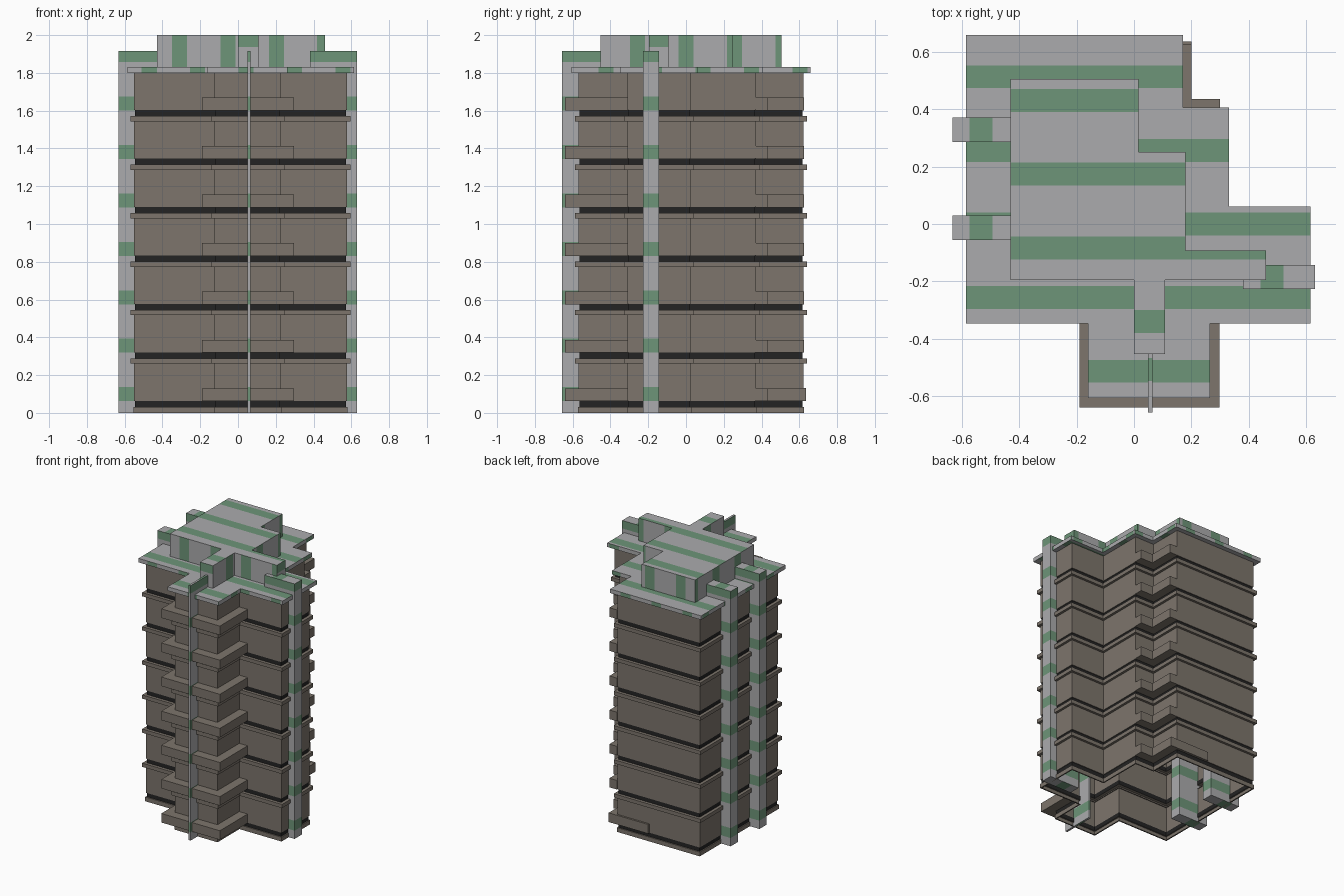
import bpy, bmesh

if "Cube" in bpy.data.objects:
    bpy.data.objects.remove(bpy.data.objects["Cube"])

PERIOD = 0.2565          # storey height, also the stripe spacing
STRIPE = 0.08


def material(name, rgb):
    m = bpy.data.materials.new(name)
    m.diffuse_color = (*rgb, 1)
    m.use_nodes = True
    m.node_tree.nodes["Principled BSDF"].inputs["Base Color"].default_value = m.diffuse_color
    return m


GREY = material("concrete grey", (0.41, 0.41, 0.42))
GREEN = material("stripe green", (0.155, 0.30, 0.19))
BROWN = material("wall brown", (0.205, 0.178, 0.15))
BLACK = material("window black", (0.017, 0.017, 0.017))


def finish(name, bm, mats):
    me = bpy.data.meshes.new(name)
    bm.to_mesh(me)
    bm.free()
    for m in mats:
        me.materials.append(m)
    ob = bpy.data.objects.new(name, me)
    bpy.context.collection.objects.link(ob)
    return ob


def offset(outline, d):
    """Move a clockwise right-angled outline outwards by d."""
    out, n = [], len(outline)
    for i, (x, y) in enumerate(outline):
        for a, b in ((outline[i - 1], (x, y)), ((x, y), outline[(i + 1) % n])):
            dx, dy = b[0] - a[0], b[1] - a[1]
            length = abs(dx) + abs(dy)
            x, y = x - 0, y - 0
            out.append((-dy / length * d, dx / length * d))
    return [(p[0] + out[2 * i][0] + out[2 * i + 1][0],
             p[1] + out[2 * i][1] + out[2 * i + 1][1])
            for i, p in enumerate(outline)]


def loft(name, outline, profile, mat):
    """Sweep an (offset, z) profile round the outline; open in the middle."""
    bm = bmesh.new()
    rings = [[bm.verts.new((x, y, z)) for x, y in offset(outline, d)]
             for d, z in profile]
    n = len(outline)
    for low, high in zip(rings, rings[1:]):
        for i in range(n):
            j = (i + 1) % n
            bm.faces.new((low[i], high[i], high[j], low[j]))
    return finish(name, bm, [mat])


def prism(outline, z0, z1):
    bm = bmesh.new()
    face = bm.faces.new([bm.verts.new((x, y, z0)) for x, y in outline])
    ext = bmesh.ops.extrude_face_region(bm, geom=[face], use_keep_orig=True)
    for v in ext["geom"]:
        if isinstance(v, bmesh.types.BMVert):
            v.co.z = z1
    bmesh.ops.recalc_face_normals(bm, faces=bm.faces[:])
    return bm


def rect(x0, x1, y0, y1):
    return [(x0, y0), (x0, y1), (x1, y1), (x1, y0)]


def stripes(bm, pick, axis, start, width=STRIPE):
    """Cut green stripes into the picked faces along one axis."""
    normal = [0, 0, 0]
    normal[axis] = 1
    k0 = -12
    for k in range(k0, 13):
        for pos in (start + k * PERIOD, start + k * PERIOD + width):
            if abs(pos) > 2.05:
                continue
            co = [0, 0, 0]
            co[axis] = pos
            faces = [f for f in bm.faces if pick(f)]
            geom = list({v for f in faces for v in f.verts}) + \
                list({e for f in faces for e in f.edges}) + faces
            bmesh.ops.bisect_plane(bm, geom=geom, dist=1e-5,
                                   plane_co=co, plane_no=normal)
    bm.normal_update()
    for f in bm.faces:
        if pick(f):
            c = f.calc_center_bounds()[axis]
            f.material_index = int((c - start) % PERIOD < width)


def flat(f):
    return abs(f.normal.z) > 0.5


def faces_y(f):
    return abs(f.normal.y) > 0.5


def faces_x(f):
    return abs(f.normal.x) > 0.5


# Plan of the tower walls
WALL = [(-0.55, 0.622), (0.135, 0.622), (0.135, 0.37), (0.295, 0.37),
        (0.295, 0.025), (0.578, 0.025), (0.578, -0.31), (0.228, -0.31),
        (0.228, -0.57), (-0.125, -0.57), (-0.125, -0.31), (-0.55, -0.31)]
FRONT_BALCONY = [(-0.19, -0.64), (-0.19, -0.31), (-0.125, -0.31),
                 (-0.125, -0.57), (0.228, -0.57), (0.228, -0.31),
                 (0.297, -0.31), (0.297, -0.64)]
REAR_BALCONY = [(0.135, 0.625), (0.2, 0.625), (0.2, 0.435),
                (0.3, 0.435), (0.3, 0.37), (0.135, 0.37)]

# Storeys: projecting slab, black window strip, wall, balconies
for k in range(7):
    z = k * PERIOD
    d = 0.018 if k else 0.003
    top = z + PERIOD if k < 6 else 1.8
    slab0 = z + 0.004 if k else 0
    loft(f"floor_slab_{k}", WALL,
         [(-0.006, slab0), (d, slab0), (d, z + 0.032), (-0.006, z + 0.032)], BROWN)
    loft(f"window_band_{k}", WALL,
         [(-0.005, z + 0.032), (-0.005, z + 0.064)], BLACK)
    loft(f"wall_band_{k}", WALL,
         [(-0.005, z + 0.064), (0, z + 0.064), (0, top + 0.004 * (k < 6))], BROWN)
    for name, plan in (("front", FRONT_BALCONY), ("rear", REAR_BALCONY)):
        finish(f"{name}_balcony_{k}", prism(plan, z + 0.062, z + 0.13), [BROWN])

# Entrance ledge at the back of the ground floor
finish("rear_ground_ledge",
       prism(rect(-0.13, 0.2, 0.618, 0.636), 0.062, 0.131), [BROWN])

# Roof slab
bm = prism(offset(WALL, 0.036), 1.8, 1.83)
stripes(bm, flat, 1, -0.04)
stripes(bm, faces_y, 0, -0.51)
stripes(bm, faces_x, 1, 0.05)
finish("roof_slab", bm, [GREY, GREEN])

# Roof house with its two narrow wings
PENTHOUSE = [(-0.43, 0.505), (0.015, 0.505), (0.015, 0.25), (0.18, 0.25),
             (0.18, -0.092), (0.46, -0.092), (0.46, -0.195), (0.108, -0.195),
             (0.108, -0.452), (0, -0.452), (0, -0.195), (-0.43, -0.195)]


def wing_end(f):
    c = f.calc_center_bounds()
    return (faces_y(f) and c.y < -0.44) or (faces_x(f) and c.x > 0.45)


bm = prism(PENTHOUSE, 1.83, 2.0)
stripes(bm, flat, 1, -0.123)
stripes(bm, lambda f: faces_y(f) and not wing_end(f), 0, -0.35)
stripes(bm, lambda f: faces_x(f) and not wing_end(f), 1, -0.04)
stripes(bm, wing_end, 2, 1.937)
finish("roof_house", bm, [GREY, GREEN])

# Full-height fins, striped by height
FINS = [("left_fin_rear", rect(-0.632, -0.382, 0.286, 0.371), 0, -0.573),
        ("left_fin_front", rect(-0.632, -0.382, -0.055, 0.03), 0, -0.573),
        ("right_fin", rect(0.38, 0.63, -0.227, -0.142), 0, 0.44),
        ("front_fin", rect(0.049, 0.065, -0.656, -0.406), 1, -0.547)]
for name, plan, axis, start in FINS:
    bm = prism(plan, 0, 1.917)
    stripes(bm, flat, axis, start)
    stripes(bm, lambda f: not flat(f), 2, 0.062, 0.074)
    finish(name, bm, [GREY, GREEN])
